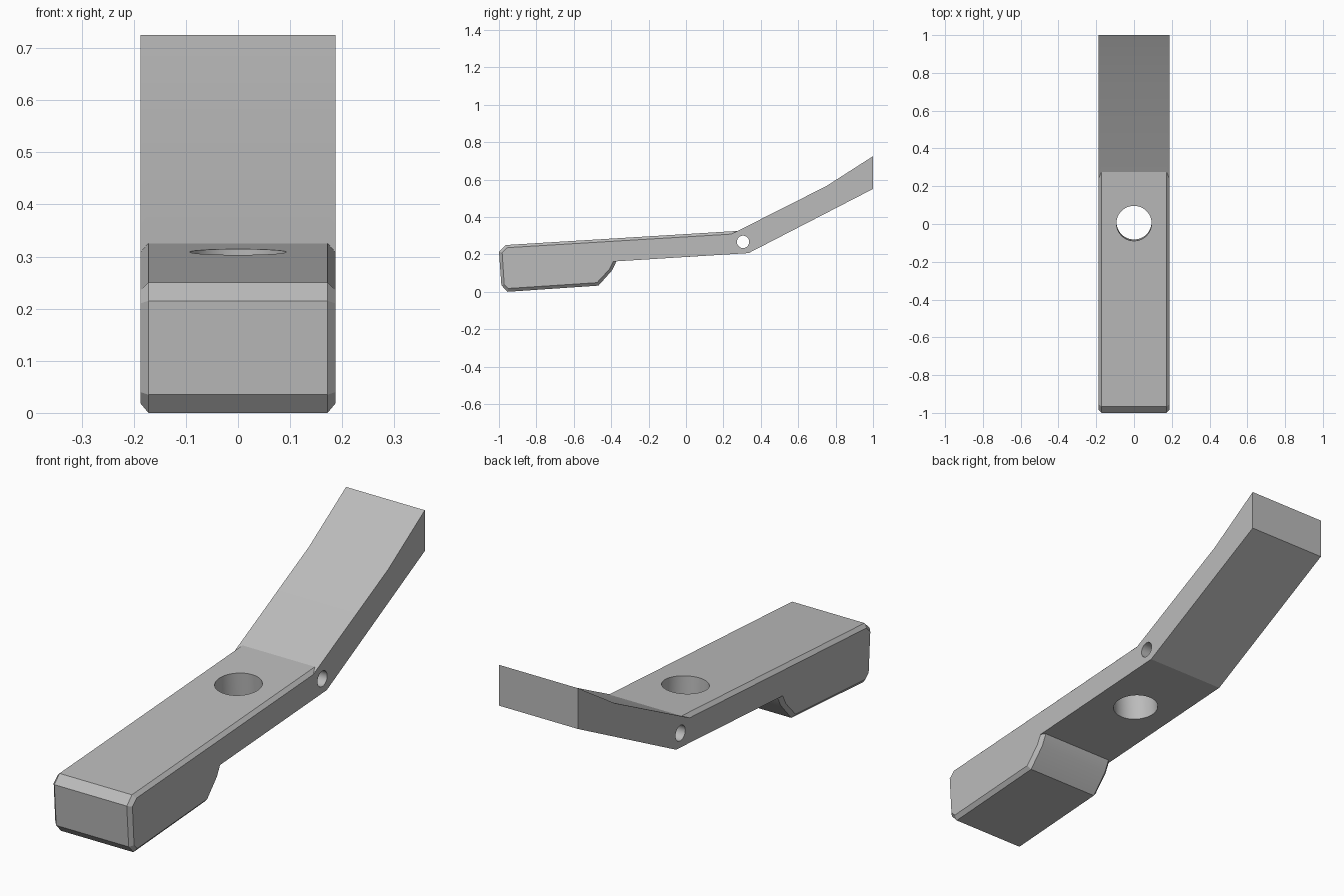
import bpy
import bmesh
from math import radians, pi

if "Cube" in bpy.data.objects:
    bpy.data.objects.remove(bpy.data.objects["Cube"])

HALF = 0.187      # half width of the lever
CHAMFER = 0.015   # width of the side chamfer

grey = bpy.data.materials.new("plain grey")
grey.use_nodes = True
grey.diffuse_color = (0.5, 0.5, 0.5, 1)
grey.node_tree.nodes["Principled BSDF"].inputs["Base Color"].default_value = (0.5, 0.5, 0.5, 1)


def add_object(name, bm):
    bmesh.ops.recalc_face_normals(bm, faces=bm.faces)
    mesh = bpy.data.meshes.new(name)
    bm.to_mesh(mesh)
    bm.free()
    mesh.materials.append(grey)
    obj = bpy.data.objects.new(name, mesh)
    bpy.context.scene.collection.objects.link(obj)
    return obj


def loft(name, sections):
    """Join matching (y, z) outlines placed along x and cap both ends."""
    bm = bmesh.new()
    rings = [[bm.verts.new((x, y, z)) for y, z in outline] for x, outline in sections]
    count = len(rings[0])
    for a, b in zip(rings, rings[1:]):
        for i in range(count):
            j = (i + 1) % count
            bm.faces.new((a[i], a[j], b[j], b[i]))
    bm.faces.new(rings[0])
    bm.faces.new(rings[-1])
    return add_object(name, bm)


def cylinder(name, radius, depth, location, rotation):
    bm = bmesh.new()
    bmesh.ops.create_cone(bm, cap_ends=True, segments=48,
                          radius1=radius, radius2=radius, depth=depth)
    obj = add_object(name, bm)
    obj.location = location
    obj.rotation_euler = rotation
    obj.hide_render = True
    return obj


def combine(target, tool, operation):
    mod = target.modifiers.new(operation.lower(), "BOOLEAN")
    mod.operation = operation
    mod.solver = "EXACT"
    mod.object = tool
    bpy.context.view_layer.objects.active = target
    bpy.ops.object.modifier_apply(modifier=mod.name)
    bpy.data.objects.remove(tool)


# Head and neck: full outline in the middle, smaller outline on the sides
outer = [(-1, 0.215), (-0.965, 0.25), (0.335, 0.329), (0.335, 0.207),
         (-0.372, 0.163), (-0.395, 0.115), (-0.468, 0.033), (-0.955, 0), (-0.987, 0.035)]
inner = [(-0.983, 0.21), (-0.955, 0.236), (0.335, 0.314), (0.335, 0.207),
         (-0.389, 0.162), (-0.41, 0.12), (-0.476, 0.049), (-0.95, 0.018), (-0.972, 0.04)]
rim = HALF - CHAMFER
lever = loft("lever", [(-HALF, inner), (-rim, outer), (rim, outer), (HALF, inner)])

# Raised arm with a slight upward bend near the tip
arm_outline = [(0.2, 0.287), (0.75, 0.565), (1, 0.725), (1, 0.55), (0.335, 0.207), (0.2, 0.25)]
arm = loft("arm", [(-HALF, arm_outline), (HALF, arm_outline)])
combine(lever, arm, "UNION")

# Large hole square to the neck, and a cross pin hole at the bend
combine(lever, cylinder("neck_hole", 0.093, 0.6, (0, 0.007, 0.25), (0.061, 0, 0)), "DIFFERENCE")
combine(lever, cylinder("pin_hole", 0.033, 0.6, (0, 0.305, 0.267), (0, pi / 2, 0)), "DIFFERENCE")

# Smooth only the gentle bends and the hole walls
bpy.ops.object.select_all(action="DESELECT")
lever.select_set(True)
bpy.context.view_layer.objects.active = lever
bpy.ops.object.shade_smooth_by_angle(angle=radians(20))
